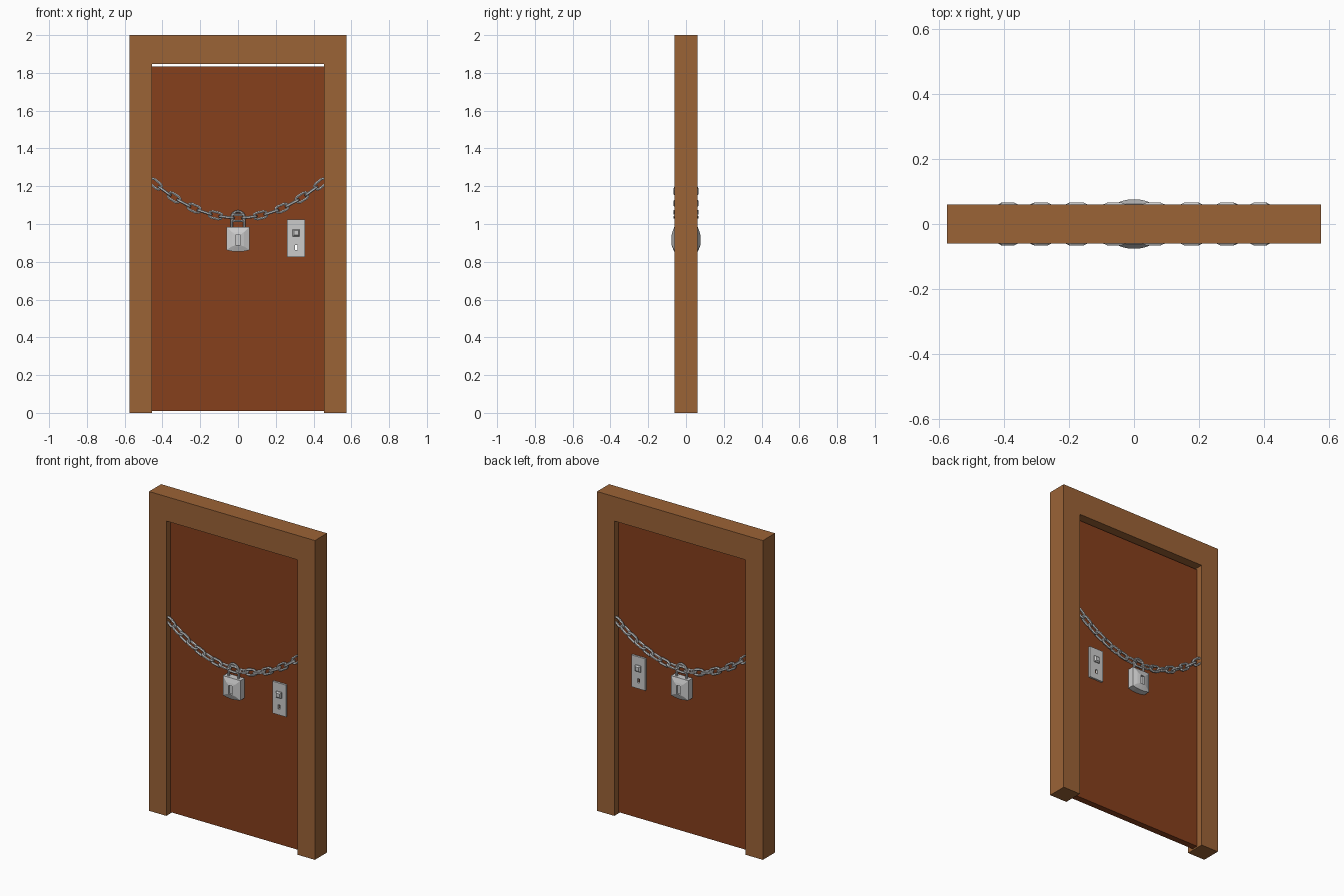
import bpy, bmesh
from math import sin, cos, pi, atan2, sqrt
from mathutils import Vector, Matrix

if "Cube" in bpy.data.objects:
    bpy.data.objects.remove(bpy.data.objects["Cube"])

Y = -0.043   # depth of the chain plane in front of the door


def material(name, rgb):
    m = bpy.data.materials.new(name)
    m.diffuse_color = (*rgb, 1)
    m.use_nodes = True
    m.node_tree.nodes["Principled BSDF"].inputs["Base Color"].default_value = m.diffuse_color
    return m


frame_wood = material("frame_wood", (0.33, 0.125, 0.037))
door_wood = material("door_wood", (0.24, 0.05, 0.012))


def finish(name, bm, mat=None, mirror=False):
    bmesh.ops.recalc_face_normals(bm, faces=bm.faces)
    me = bpy.data.meshes.new(name)
    bm.to_mesh(me)
    bm.free()
    ob = bpy.data.objects.new(name, me)
    bpy.context.collection.objects.link(ob)
    if mat:
        me.materials.append(mat)
    if mirror:   # repeat on the back of the door
        mod = ob.modifiers.new("both_sides", 'MIRROR')
        mod.use_axis = (False, True, False)
        mod.use_mirror_merge = False
    return ob


def loft(bm, rings, closed=False):
    vs = [[bm.verts.new(p) for p in r] for r in rings]
    n = len(vs[0])
    for a, b in zip(vs, vs[1:] + (vs[:1] if closed else [])):
        for i in range(n):
            j = (i + 1) % n
            bm.faces.new((a[i], a[j], b[j], b[i]))
    if not closed:
        bm.faces.new(vs[0])
        bm.faces.new(vs[-1])


def sweep(bm, path, r, sides, closed, matrix=Matrix()):
    # round bar along a path lying in the XZ plane
    rings = []
    n = len(path)
    for i, p in enumerate(path):
        a = path[i - 1] if closed or i else p
        b = path[(i + 1) % n] if closed or i < n - 1 else p
        t = (Vector(b) - Vector(a)).normalized()
        side = Vector((-t.z, 0, t.x))
        rings.append([matrix @ (Vector(p) + r * (side * cos(q) + Vector((0, 1, 0)) * sin(q)))
                      for q in (2 * pi * (k + .5) / sides for k in range(sides))])
    loft(bm, rings, closed)


def rect(x0, x1, z0, z1, y):
    return [(x0, y, z0), (x1, y, z0), (x1, y, z1), (x0, y, z1)]


# door frame: one upside-down U profile
bm = bmesh.new()
U = [(-.575, 0), (-.455, 0), (-.455, 1.847), (.455, 1.847),
     (.455, 0), (.575, 0), (.575, 2), (-.575, 2)]
loft(bm, [[(x, y, z) for x, z in U] for y in (-.06, .06)])
finish("door_frame", bm, frame_wood)

# door leaf
bm = bmesh.new()
loft(bm, [rect(-.455, .455, .009, 1.835, y) for y in (-.02, .02)])
door = finish("door_leaf", bm, door_wood)

# lock plate and square stub
bm = bmesh.new()
loft(bm, [rect(.26, .355, .825, 1.025, y) for y in (-.019, -.032)])
plate = finish("lock_plate", bm, mirror=True)
bm = bmesh.new()
loft(bm, [rect(.289, .326, .934, .972, -.03), rect(.289, .326, .934, .972, -.038),
          rect(.296, .319, .941, .965, -.046)])
finish("square_stub", bm, mirror=True)

# keyhole through plate and door
bm = bmesh.new()
loft(bm, [rect(.301, .315, .862, .888, y) for y in (-.1, .1)])
cutter = finish("keyhole_cutter", bm)
cutter.hide_render = True
cutter.hide_viewport = True
for ob in (door, plate):
    mod = ob.modifiers.new("keyhole", 'BOOLEAN')
    mod.object = cutter
    mod.solver = 'EXACT'

# hanging chain: links at even arc length on a parabola, turned alternately
WIRE, HALF, RAD, PITCH = .0075, .0195, .017, .06
stadium = [(s * HALF + RAD * sin(a) * s, 0, RAD * cos(a) * s)
           for s in (1, -1) for a in (pi * k / 4 for k in range(5))]


def curve_at(s):
    x, step = 0, .0005
    for _ in range(int(abs(s) / step)):
        x += step / sqrt(1 + (1.88 * x) ** 2)
    x = x if s > 0 else -x
    return x, 1.033 + .94 * x * x, atan2(1.88 * x, 1)


bm = bmesh.new()
for i in range(-8, 9):
    x, z, ang = curve_at(i * PITCH)
    m = Matrix.Translation((x, Y, z)) @ Matrix.Rotation(-ang, 4, 'Y')
    if i % 2:
        m = m @ Matrix.Rotation(pi / 2, 4, 'X')
    sweep(bm, stadium, WIRE, 6, True, m)
finish("chain", bm, mirror=True)

# padlock shackle
bm = bmesh.new()
arch = [(.034 * cos(a), Y, 1.033 + .034 * sin(a)) for a in (pi * k / 8 for k in range(9))]
sweep(bm, [(.034, Y, .97)] + arch + [(-.034, Y, .97)], .0075, 8, False)
finish("padlock_shackle", bm, mirror=True)

# padlock body: raised front with a sunken key slot
def body(hx, z0, z1, sag, y):
    return [(-hx, y, z0 + sag), (-hx / 2, y, z0 + sag / 4), (0, y, z0), (hx / 2, y, z0 + sag / 4),
            (hx, y, z0 + sag), (hx, y, z1), (0, y, z1), (-hx, y, z1)]


bm = bmesh.new()
loft(bm, [body(.06, .853, .985, .009, -.021), body(.06, .853, .985, .009, -.062),
          body(.033, .877, .958, .004, -.072), body(.013, .888, .943, 0, -.076),
          body(.012, .889, .942, 0, -.066)])
finish("padlock_body", bm, mirror=True)
